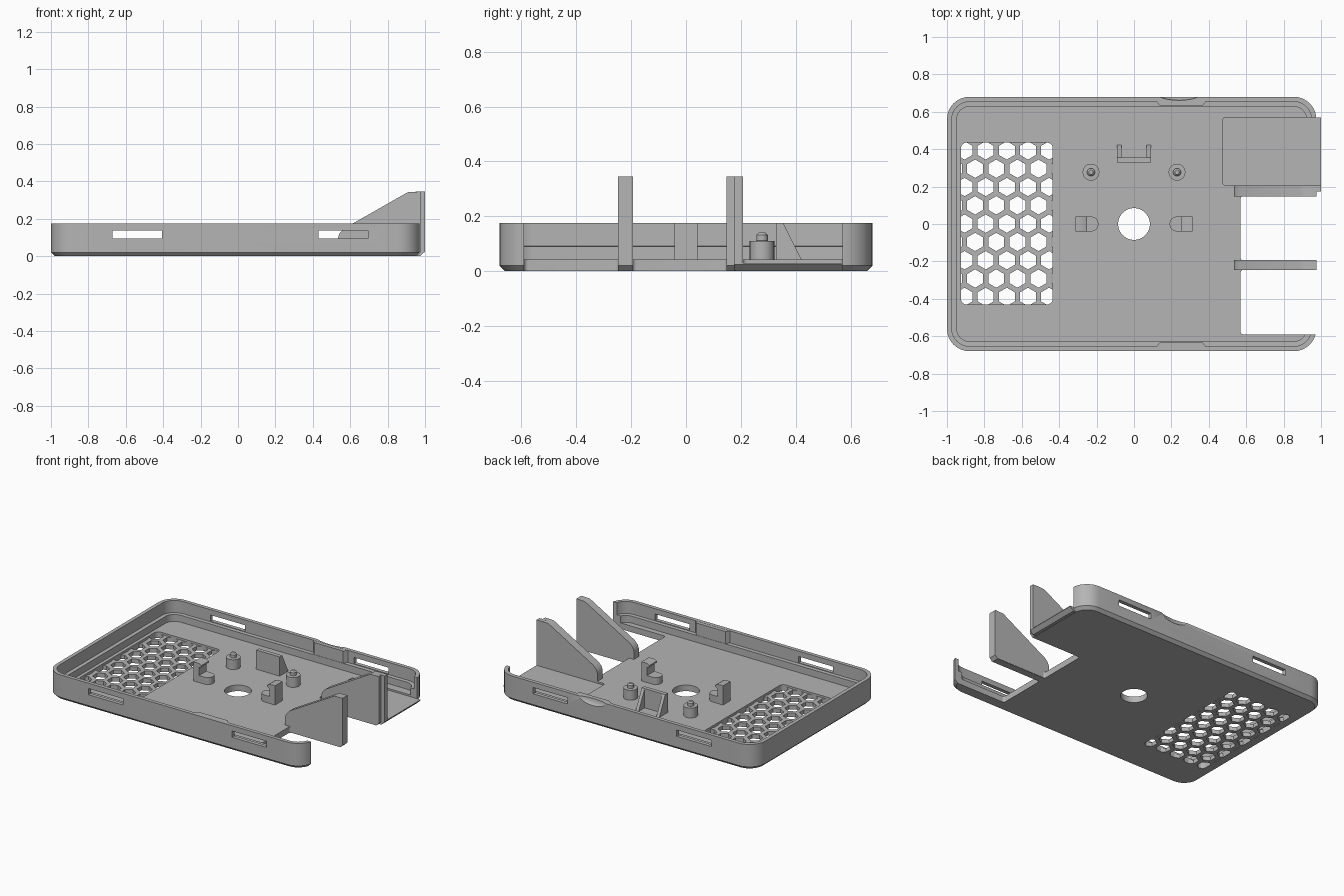
import bpy, bmesh, math
from mathutils import Vector

if "Cube" in bpy.data.objects:
    bpy.data.objects.remove(bpy.data.objects["Cube"])

grey = bpy.data.materials.new("plain_grey")
grey.use_nodes = True
COLOUR = (0.46, 0.46, 0.46, 1)
grey.diffuse_color = COLOUR
grey.node_tree.nodes["Principled BSDF"].inputs["Base Color"].default_value = COLOUR


def finish(name, bm):
    bmesh.ops.recalc_face_normals(bm, faces=bm.faces)
    mesh = bpy.data.meshes.new(name)
    bm.to_mesh(mesh)
    bm.free()
    mesh.materials.append(grey)
    ob = bpy.data.objects.new(name, mesh)
    bpy.context.collection.objects.link(ob)
    return ob


def add_loft(bm, rings):
    loops = [[bm.verts.new(p) for p in ring] for ring in rings]
    n = len(loops[0])
    for a, b in zip(loops, loops[1:]):
        for i in range(n):
            bm.faces.new((a[i], a[(i + 1) % n], b[(i + 1) % n], b[i]))
    bm.faces.new(loops[0][::-1])
    bm.faces.new(loops[-1])


def loft(name, rings):
    bm = bmesh.new()
    add_loft(bm, rings)
    return finish(name, bm)


def prism(name, pts, lo, hi, axis="z"):
    place = {"x": lambda p, h: (h, p[0], p[1]),
             "y": lambda p, h: (p[0], h, p[1]),
             "z": lambda p, h: (p[0], p[1], h)}[axis]
    return loft(name, [[place(p, h) for p in pts] for h in (lo, hi)])


def rounded(x0, x1, y0, y1, r, steps=8):
    pts = []
    corners = ((x1 - r, y1 - r), (x0 + r, y1 - r), (x0 + r, y0 + r), (x1 - r, y0 + r))
    for k, (cx, cy) in enumerate(corners):
        for i in range(steps + 1):
            a = math.pi / 2 * (k + i / steps)
            pts.append((cx + r * math.cos(a), cy + r * math.sin(a)))
    return pts


def ngon(cx, cy, r, n, turn=0.0):
    return [(cx + r * math.cos(turn + math.tau * i / n),
             cy + r * math.sin(turn + math.tau * i / n)) for i in range(n)]


def box(name, x0, x1, y0, y1, z0, z1):
    return prism(name, [(x0, y0), (x1, y0), (x1, y1), (x0, y1)], z0, z1)


def boolean(ob, cutter, operation="DIFFERENCE"):
    cutter.hide_render = True
    mod = ob.modifiers.new("bool", "BOOLEAN")
    mod.operation, mod.solver, mod.object = operation, "EXACT", cutter
    graph = bpy.context.evaluated_depsgraph_get()
    graph.update()
    mesh = bpy.data.meshes.new_from_object(ob.evaluated_get(graph))
    ob.modifiers.clear()
    ob.data = mesh
    bpy.data.objects.remove(cutter)


# Tray shell with chamfered bottom edge and stepped inner wall
X0, X1, Y = -1.0, 0.975, 0.68
def ring(inset, r, z):
    return [(x, y, z) for x, y in rounded(X0 + inset, X1 - inset, -Y + inset, Y - inset, r)]

FLOOR, LEDGE, TOP = 0.042, 0.09, 0.175
tray = loft("tray", [ring(0.02, 0.1, 0), ring(0, 0.12, 0.02), ring(0, 0.12, TOP)])
boolean(tray, loft("inner_cut", [ring(0.052, 0.07, FLOOR), ring(0.052, 0.07, LEDGE),
                                 ring(0.026, 0.095, LEDGE + 0.001), ring(0.026, 0.095, 0.3)]))

# Open right side, floor bays and sunken pocket
boolean(tray, box("side_cut", 0.85, 1.2, -0.59, 0.57, FLOOR, 0.4))
boolean(tray, prism("front_bay", rounded(0.57, 1.2, -0.59, -0.245, 0.015), -0.1, 0.4))
boolean(tray, prism("middle_bay", rounded(0.57, 1.2, -0.195, 0.15, 0.015), -0.1, 0.4))
boolean(tray, prism("pocket_cut", rounded(0.475, 1.2, 0.207, 0.57, 0.015), 0.03, 0.4))

# Centre hole and slots through the long walls
boolean(tray, prism("centre_hole", ngon(0, 0, 0.085, 40), -0.1, 0.2))
for sx in (-0.67, 0.43):
    boolean(tray, box("slot_cut", sx, sx + 0.265, -1, 1, 0.095, 0.138))

# Honeycomb vent, clipped to a rounded panel
PITCH, MID = 0.113, -0.68
panel = rounded(-0.925, -0.435, -0.43, 0.435, 0.03)
bm = bmesh.new()
for row in range(-5, 6):
    for col in range(-3, 4):
        cx = MID + (col + 0.5 * (row % 2)) * PITCH
        hexa = ngon(cx, 0.002 + row * PITCH * 0.866, 0.049, 6, math.pi / 6)
        add_loft(bm, [[(x, y, z) for x, y in hexa] for z in (-0.1, 0.2)])
vent = finish("vent_cut", bm)
boolean(vent, prism("vent_panel", panel, -0.05, 0.15), "INTERSECT")
boolean(tray, vent)
boolean(tray, prism("vent_recess", panel, 0.028, 0.15))

# Thumb scoop on the outside of the back wall
bm = bmesh.new()
bmesh.ops.create_uvsphere(bm, u_segments=32, v_segments=16, radius=1)
for v in bm.verts:
    v.co = Vector((0.24 + v.co.x * 0.115, 0.695 + v.co.y * 0.034, 0.18 + v.co.z * 0.05))
boolean(tray, finish("scoop_cut", bm))

# Ramp-ended pads on the inside of both long walls
for side, s in (("front", -1), ("back", 1)):
    pad = [(0.12, s * 0.656), (0.14, s * 0.63), (0.365, s * 0.63), (0.385, s * 0.656)]
    prism(side + "_wall_pad", pad, FLOOR, TOP - 0.001)

# Tall sloped fins beside the bays
fin = [(0.535, 0.002), (0.535, 0.1), (0.543, 0.123), (0.565, 0.147), (0.89, 0.332),
       (0.91, 0.343), (0.975, 0.345), (0.975, 0.02), (0.957, 0.002)]
prism("front_fin", fin, -0.247, -0.193, "y")
prism("back_fin", fin, 0.148, 0.207, "y")
end = [(0.95, 0.002), (0.975, 0.002), (1, 0.025), (1, 0.345), (0.95, 0.345)]
prism("back_fin_end", end, 0.175, 0.207, "y")

# Pocket floor running out past the side
lip = [(0.9, 0.001), (0.975, 0.001), (1, 0.025), (1, 0.03), (0.9, 0.03)]
prism("pocket_lip", lip, 0.18, 0.57, "y")

# Mirrored posts with pins, and hook clips beside the hole
for side, s in (("right", -1), ("left", 1)):
    cx, cy = s * 0.23, 0.277
    loft(side + "_post", [[(x, y, z) for x, y in ngon(cx, cy, r, 24)] for r, z in
         ((0.045, 0.035), (0.045, 0.11), (0.021, 0.111), (0.021, 0.132), (0.012, 0.141))])
    foot = [(s * 0.31, 0.04), (s * 0.31, -0.04)]
    for i in range(13):
        a = -math.pi / 2 + math.pi * i / 12
        foot.append((s * (0.23 - 0.04 * math.cos(a)), 0.04 * math.sin(a)))
    prism(side + "_clip_foot", foot, 0.035, LEDGE)
    hook = [(0.271, 0.04), (0.271, 0.145), (0.252, 0.155), (0.252, 0.165),
            (0.271, TOP), (0.312, TOP), (0.312, 0.04)]
    prism(side + "_clip_hook", [(s * x, z) for x, z in hook], -0.041, 0.041, "y")
    rib = [(0.34, 0.035), (0.425, 0.035), (0.355, TOP), (0.34, TOP)]
    prism(side + "_bracket_rib", rib, s * 0.068, s * 0.09, "x")

# Upright bracket plate between the ribs
box("bracket_plate", -0.09, 0.09, 0.328, 0.356, 0.035, TOP)

# Smooth curved faces, keep edges sharp
bpy.ops.object.select_all(action="DESELECT")
for ob in bpy.context.collection.objects:
    if ob.type == "MESH" and grey.name in ob.data.materials:
        ob.select_set(True)
        bpy.context.view_layer.objects.active = ob
bpy.ops.object.shade_smooth_by_angle(angle=math.radians(30))
